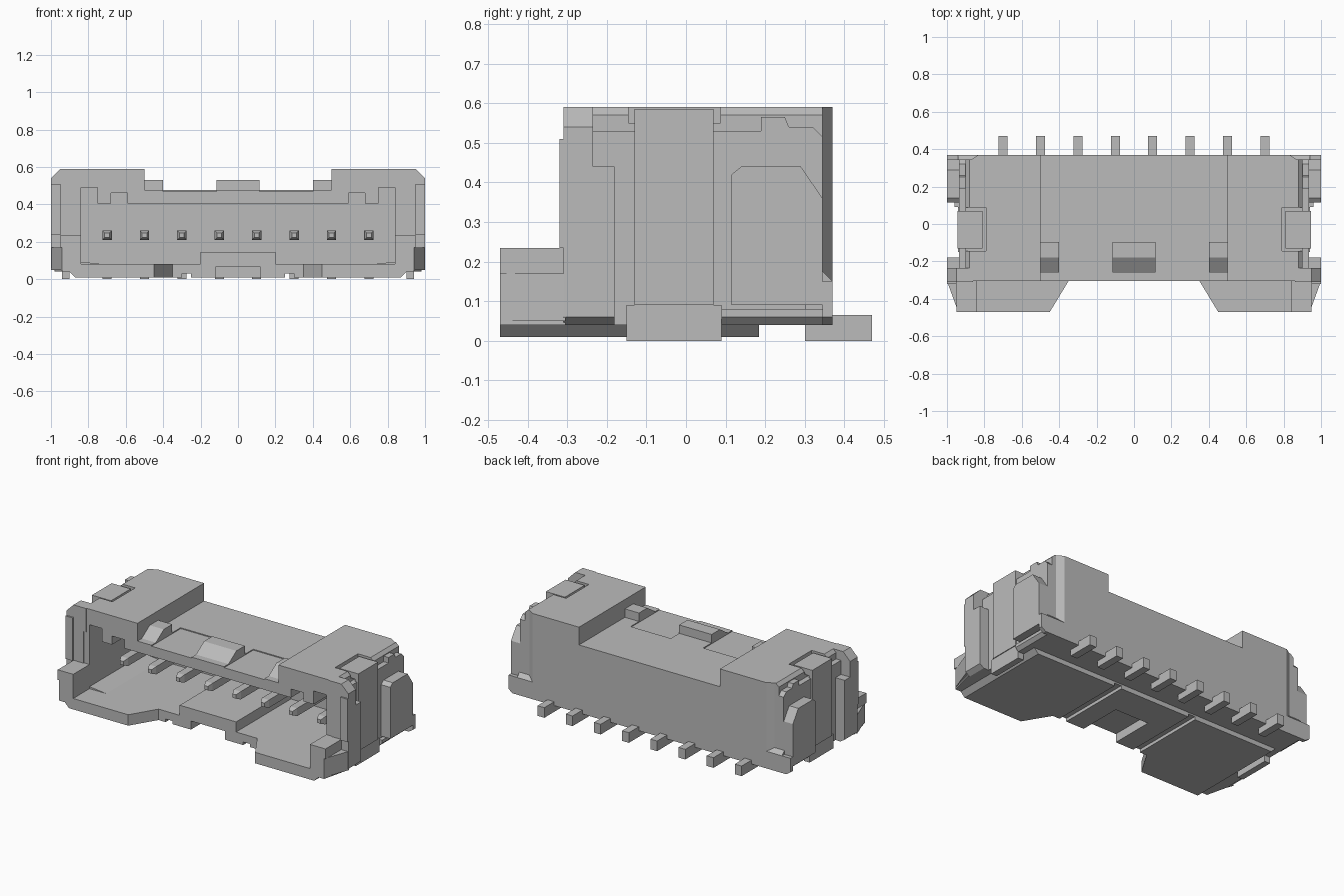
import bpy
import bmesh
from mathutils import Vector

cube = bpy.data.objects.get("Cube")
if cube:
    bpy.data.objects.remove(cube, do_unlink=True)

GREY = (0.5, 0.5, 0.5, 1)
grey = bpy.data.materials.new("plain grey")
grey.use_nodes = True
grey.diffuse_color = GREY
grey.node_tree.nodes["Principled BSDF"].inputs["Base Color"].default_value = GREY

AXES = {"x": (0, 1, 2), "y": (1, 0, 2), "z": (2, 0, 1)}


def prism(name, axis, profile, start, end, mirror=True):
    """Extrude a flat profile along an axis, optionally mirrored in x."""
    a, u, v = AXES[axis]
    bm = bmesh.new()
    verts = []
    for p in profile:
        co = Vector((0, 0, 0))
        co[a], co[u], co[v] = start, p[0], p[1]
        verts.append(bm.verts.new(co))
    face = bm.faces.new(verts)
    moved = bmesh.ops.extrude_face_region(bm, geom=[face])["geom"]
    for vert in moved:
        if isinstance(vert, bmesh.types.BMVert):
            vert.co[a] = end
    bmesh.ops.recalc_face_normals(bm, faces=bm.faces)
    mesh = bpy.data.meshes.new(name)
    bm.to_mesh(mesh)
    bm.free()
    mesh.materials.append(grey)
    obj = bpy.data.objects.new(name, mesh)
    bpy.context.collection.objects.link(obj)
    if mirror:
        mod = obj.modifiers.new("Mirror", "MIRROR")
        mod.use_mirror_merge = False
    return obj


def box(name, x, y, z, mirror=True):
    corners = [(x[0], y[0]), (x[1], y[0]), (x[1], y[1]), (x[0], y[1])]
    return prism(name, "z", corners, z[0], z[1], mirror)


# Hollow housing with an open front
outer = [(0, .065), (.12, .065), (.12, .04), (.9, .04), (.9, .57),
         (.88, .59), (.5, .59), (.5, .47), (0, .47)]
cavity = [(0, .405), (.59, .405), (.59, .46), (.68, .46), (.68, .405),
          (.75, .405), (.75, .49), (.84, .49), (.84, .08), (0, .08)]
housing = prism("housing_shell", "y", outer + cavity, -.305, .25)
prism("housing_back", "y", outer, .25, .345)

# Pocket in the top for the metal anchor
pocket = box("anchor_pocket_cutter", (.79, 1.1), (-.145, .087), (.55, .7), False)
pocket.hide_render = True
pocket.hide_viewport = True
cut = housing.modifiers.new("Pocket", "BOOLEAN")
cut.object = pocket
cut.solver = "EXACT"
housing.modifiers.move(1, 0)

# Rear skin with chamfered corners
box("rear_skin_centre", (-.5, .5), (.345, .37), (.04, .476), False)
prism("rear_skin_side", "z", [(.5, .345), (.87, .345), (.83, .37), (.5, .37)], .04, .59)
prism("rear_corner_ledge", "x", [(.3, .06), (.32, .04), (.37, .04), (.37, .15), (.345, .175), (.3, .175)], .8, .94)
prism("rear_corner_foot", "y", [(.8, .04), (.97, .04), (1, .06), (1, .15), (.8, .15)], .345, .37)

# Roof sheet and locking ramps
box("roof_sheet", (-.5, .5), (-.01, .345), (.47, .476), False)
box("roof_tongue", (-.115, .115), (-.305, -.01), (.47, .476), False)
box("roof_side_strip", (.4, .5), (-.305, -.01), (.47, .476))
ramp = [(-.27, .47), (-.18, .53), (-.095, .53), (-.095, .47)]
prism("centre_ramp", "x", ramp, -.115, .115, False)
prism("side_ramp", "x", ramp, .4, .5)

# Underside pads, with a central slot and narrow grooves
for name, x in (("inner_pad", (.12, .25)), ("outer_pad", (.3, .87))):
    box(name, x, (-.305, .185), (.01, .04))
box("groove_floor", (.25, .3), (-.305, .185), (.03, .04))
prism("pad_edge", "y", [(.87, .01), (.9, .04), (.87, .04)], -.47, .185)
box("slot_end", (-.12, .12), (-.02, .185), (.01, .065), False)
box("slot_rear", (-.12, .12), (.185, .345), (.04, .065), False)

# Floor step and forward floor lips
box("floor_step", (-.2, .2), (-.305, .25), (.08, .145), False)
prism("side_floor_ramp", "y", [(.72, .08), (.84, .08), (.84, .093)], -.305, .25)
prism("front_lip_lower", "z", [(.35, -.305), (.45, -.47), (.87, -.47), (.87, -.305)], .01, .04)
prism("front_lip", "z", [(.35, -.305), (.45, -.47), (.94, -.47), (.98, -.305)], .04, .08)
prism("lip_wall", "z", [(.84, -.305), (.84, -.47), (.94, -.47), (1, -.305)], .05, .17)
box("lip_wall_top", (.84, .95), (-.47, -.305), (.17, .235))

# Side walls
prism("side_panel", "x",
      [(-.235, .04), (.345, .04), (.345, .515), (.32, .54), (.26, .54),
       (.25, .565), (.19, .565), (.19, .53), (-.235, .53)], .88, .935)
prism("front_band_lower", "y", [(.88, .04), (.97, .04), (1, .06), (1, .44), (.88, .44)], -.31, -.18)
prism("front_band_upper", "y",
      [(.86, .44), (1, .44), (1, .54), (.95, .59), (.86, .59)], -.31, -.235)
box("front_band_facing", (.95, 1), (-.32, -.305), (.235, .51))
prism("side_plate", "x",
      [(.115, .09), (.345, .09), (.345, .36), (.29, .44), (.14, .44), (.115, .42)], .93, 1)
prism("side_foot", "y", [(.88, .04), (.94, .04), (.96, .06), (.96, .08), (.88, .08)], .09, .345)

# Metal anchors
box("anchor_foot", (.9, .94), (-.15, .09), (0, .09))
box("anchor_side", (.92, .945), (-.13, .07), (.09, .585))
box("anchor_top", (.81, .945), (-.13, .07), (.545, .585))

# Contact pins: tapered tips inside, solder tails behind
for i in range(8):
    x = -.7 + .2 * i
    box(f"solder_tail_{i + 1}", (x - .024, x + .024), (.3, .47), (0, .065), False)
    box(f"pin_shaft_{i + 1}", (x - .025, x + .025), (-.15, .26), (.21, .26), False)
    tip = box(f"pin_tip_{i + 1}", (x - .025, x + .025), (-.18, -.15), (.21, .26), False)
    for v in tip.data.vertices:
        if v.co.y < -.17:
            v.co.x = x + (v.co.x - x) * .5
            v.co.z = .235 + (v.co.z - .235) * .5
